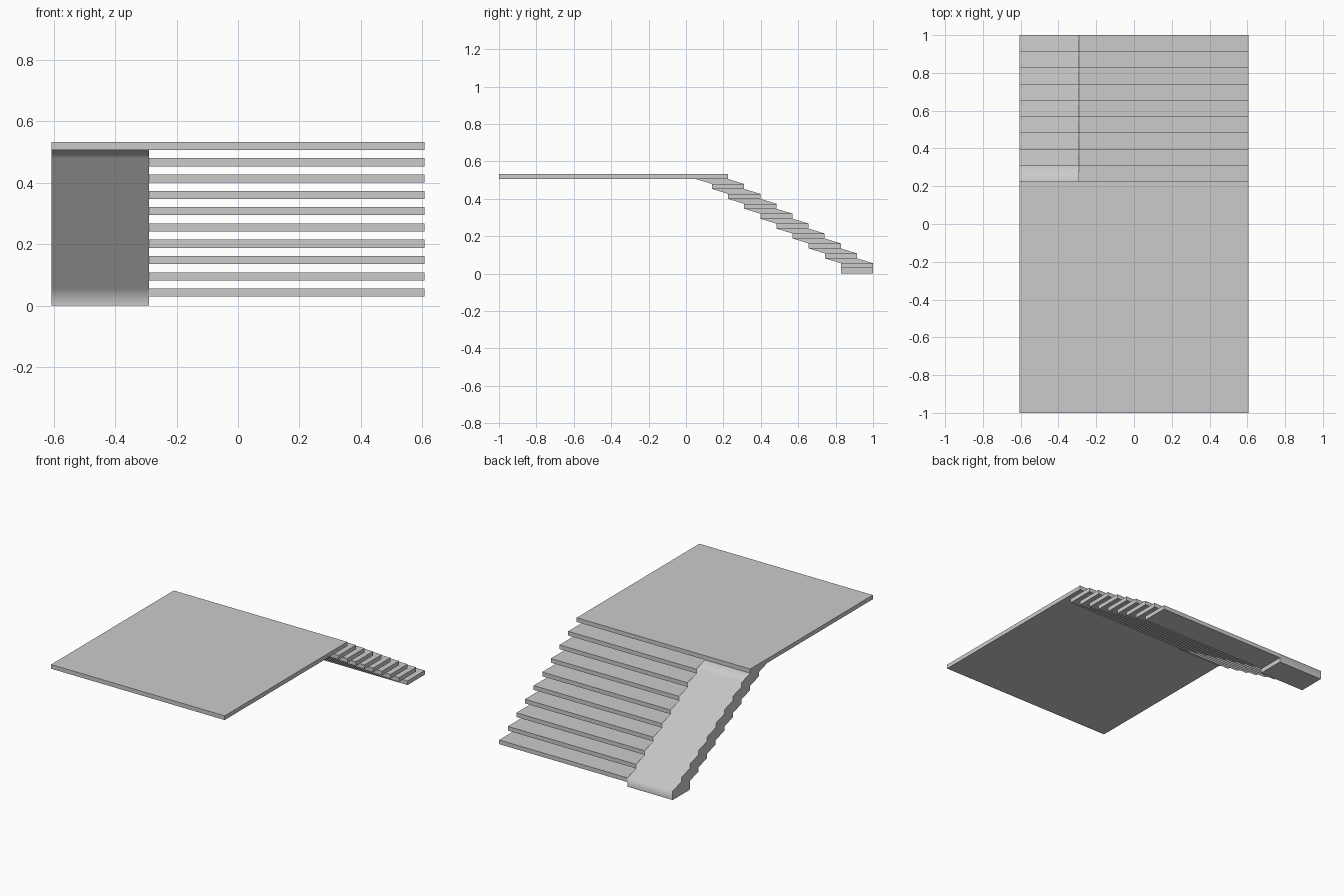
import bpy, bmesh, math

if "Cube" in bpy.data.objects:
    bpy.data.objects.remove(bpy.data.objects["Cube"])

HALF_W = 0.607          # half overall width
RAMP_X = -0.29          # inner edge of the solid side strip
STEPS = 9
RUN, RISE = 0.0861, 0.0530
DEPTH, THICK = 0.172, 0.0265
TOP0 = 0.0555           # top of the lowest tread


def back(i):
    return 1 - RUN * i


def top(i):
    return TOP0 + RISE * i


def extrude_x(name, profile, x0, x1):
    """Extrude a closed (y, z) profile along x."""
    bm = bmesh.new()
    face = bm.faces.new([bm.verts.new((x0, y, z)) for y, z in profile])
    res = bmesh.ops.extrude_face_region(bm, geom=[face])
    verts = [g for g in res["geom"] if isinstance(g, bmesh.types.BMVert)]
    bmesh.ops.translate(bm, verts=verts, vec=(x1 - x0, 0, 0))
    bmesh.ops.recalc_face_normals(bm, faces=bm.faces)
    mesh = bpy.data.meshes.new(name)
    bm.to_mesh(mesh)
    bm.free()
    obj = bpy.data.objects.new(name, mesh)
    bpy.context.collection.objects.link(obj)
    return obj


def slab(name, y0, y1, z0, z1, x0, x1):
    return extrude_x(name, [(y0, z0), (y1, z0), (y1, z1), (y0, z1)], x0, x1)


# Upper landing
slab("landing", -1, back(STEPS), top(STEPS) - THICK, top(STEPS), -HALF_W, HALF_W)

# Floating treads
for i in range(STEPS):
    slab(f"tread_{i + 1}", back(i) - DEPTH, back(i), top(i) - THICK, top(i),
         RAMP_X, HALF_W)

# Solid side strip: each tread end joined to the next by a slanted web
rear = [(1, 0), (1, top(0))]
for i in range(1, STEPS):
    rear += [(back(i), top(i) - THICK), (back(i), top(i))]
rear.append((back(STEPS), top(STEPS) - THICK))
front = [(y - DEPTH, z) for y, z in reversed(rear)]
strip = extrude_x("side_strip", rear + front, -HALF_W, RAMP_X)

# Soft shading along the strip, crisp sides
bpy.ops.object.select_all(action='DESELECT')
bpy.context.view_layer.objects.active = strip
strip.select_set(True)
bpy.ops.object.shade_smooth_by_angle(angle=math.radians(80))
